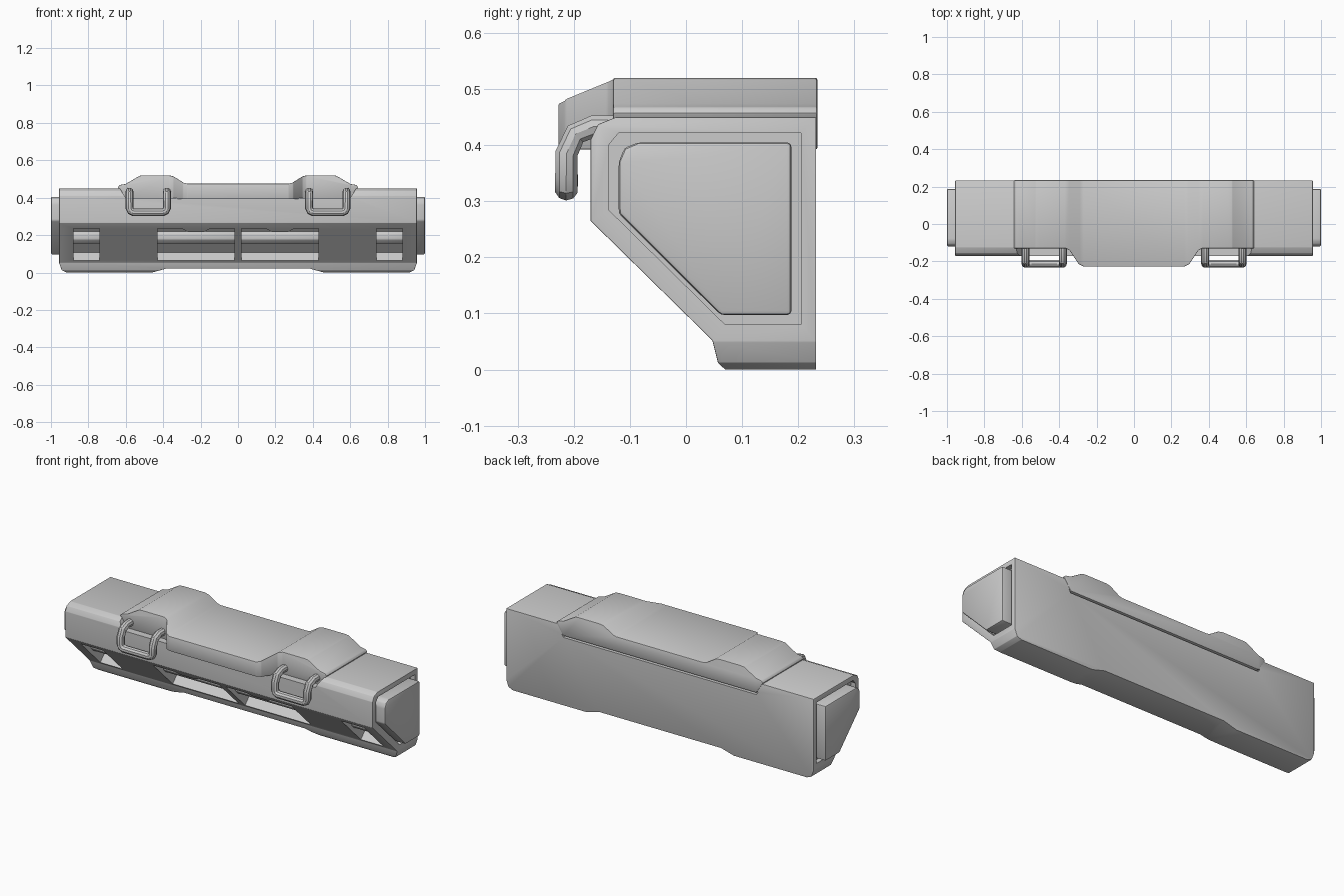
import bpy, bmesh, math
from mathutils import Vector

if "Cube" in bpy.data.objects:
    bpy.data.objects.remove(bpy.data.objects["Cube"])

N = Vector((0, 0.699, 0.715))          # inward normal of the sloped front


def slope(x, z):
    return Vector((x, -0.17 - (z - 0.265) * 1.023, z))


def sweep(name, start, offset):
    """Solid from a polygon and an offset vector."""
    bm = bmesh.new()
    lo = [bm.verts.new(p) for p in start]
    hi = [bm.verts.new(p + offset) for p in start]
    n = len(lo)
    bm.faces.new(lo)
    bm.faces.new(hi[::-1])
    for i in range(n):
        bm.faces.new((lo[i], hi[i], hi[(i + 1) % n], lo[(i + 1) % n]))
    bmesh.ops.recalc_face_normals(bm, faces=bm.faces)
    me = bpy.data.meshes.new(name)
    bm.to_mesh(me)
    bm.free()
    ob = bpy.data.objects.new(name, me)
    bpy.context.collection.objects.link(ob)
    return ob


def prism(name, pts, axis, a, b):
    put = {'x': lambda p, q, t: (t, p, q), 'y': lambda p, q, t: (p, t, q),
           'z': lambda p, q, t: (p, q, t)}[axis]
    return sweep(name, [Vector(put(p, q, a)) for p, q in pts],
                 Vector(put(0, 0, b - a)))


def activate(ob):
    bpy.ops.object.select_all(action='DESELECT')
    ob.select_set(True)
    bpy.context.view_layer.objects.active = ob


def boolean(ob, cutter, op='DIFFERENCE'):
    m = ob.modifiers.new('bool', 'BOOLEAN')
    m.operation, m.object, m.solver = op, cutter, 'EXACT'
    activate(ob)
    bpy.ops.object.modifier_apply(modifier=m.name)
    bpy.data.objects.remove(cutter, do_unlink=True)


def bevel(ob, width, seg=2):
    m = ob.modifiers.new('bevel', 'BEVEL')
    m.width, m.segments, m.limit_method = width, seg, 'ANGLE'
    m.angle_limit = math.radians(20)
    activate(ob)
    bpy.ops.object.modifier_apply(modifier=m.name)


def smooth(ob):
    activate(ob)
    bpy.ops.object.shade_smooth_by_angle(angle=math.radians(30))


def mirrored(half):
    return half + [(-x, z) for x, z in reversed(half)]


# main body: side profile intersected with front profile
body = prism('body', [(0.232, 0), (0.07, 0), (0.057, 0.012), (0.047, 0.052),
                      (-0.17, 0.265), (-0.17, 0.41), (-0.157, 0.437),
                      (-0.125, 0.45), (0.232, 0.45)], 'x', -1.1, 1.1)
front = mirrored([(0.38, 0.022), (0.46, -0.0), (0.915, -0.0), (0.942, 0.012),
                  (0.956, 0.05), (0.956, 0.6)])
boolean(body, prism('cut', front, 'y', -0.5, 0.5), 'INTERSECT')
bevel(body, 0.007)

# notch for the lid in the upper front edge, and the slit behind
boolean(body, prism('cut', mirrored([(0.6, 0.398), (0.65, 0.48)]),
                    'y', -0.3, -0.128))
boolean(body, prism('cut', mirrored([(0.6, 0.382), (0.61, 0.398)]),
                    'y', 0.2, 0.3))

# recessed end panels
groove = [(-0.12, 0.422), (0.205, 0.422), (0.205, 0.08), (0.07, 0.08),
          (-0.138, 0.285), (-0.138, 0.4)]
pad = [(-0.085, 0.405), (0.188, 0.405), (0.188, 0.097), (0.062, 0.097),
       (-0.12, 0.278), (-0.12, 0.37), (-0.11, 0.395)]
for side, s in (('left', -1), ('right', 1)):
    boolean(body, prism('cut', groove, 'x', s * 0.93, s * 1.05))
    p = prism('end_pad_' + side, pad, 'x', s * 0.9, s * 1.0)
    bevel(p, 0.008)
    smooth(p)

# windows in the sloped front, with a ribbed bar inside each
small = [(0.74, 0.065), (0.88, 0.065), (0.88, 0.235), (0.74, 0.235)]
large = [(0.02, 0.065), (0.43, 0.065), (0.43, 0.235), (0.3, 0.235),
         (0.27, 0.218), (0.18, 0.218), (0.15, 0.235), (0.02, 0.235)]
for name, pts in (('small', small), ('large', large)):
    for s in (-1, 1):
        c = sweep('cut', [slope(s * x, z) - N * 0.03 for x, z in pts], N * 0.09)
        boolean(body, c)
        xs = [x for x, z in pts]
        mid = slope(0, 0.15) + N * 0.06
        ring = [(mid.y + 0.042 * math.cos(a), mid.z + 0.042 * math.sin(a))
                for a in [math.radians(22.5 + 45 * i) for i in range(8)]]
        bar = prism(f'{name}_window_bar', ring, 'x',
                    s * (min(xs) - 0.01), s * (max(xs) + 0.01))
        bevel(bar, 0.005)
        smooth(bar)
smooth(body)

# lid: humped front profile intersected with its stepped plan
lid = prism('lid', mirrored([(0.6, 0.392), (0.642, 0.457), (0.632, 0.468),
                             (0.6, 0.474), (0.525, 0.518), (0.5, 0.52),
                             (0.37, 0.52), (0.345, 0.514), (0.29, 0.48),
                             (0.27, 0.475)]), 'y', -0.4, 0.4)
plan = mirrored([(0.7, 0.234), (0.7, -0.13), (0.365, -0.13), (0.345, -0.14),
                 (0.295, -0.215), (0.27, -0.227)])
boolean(lid, prism('cut', plan, 'z', 0.2, 0.7), 'INTERSECT')
bevel(lid, 0.004)
smooth(lid)

# bent tube handles
for side, s in (('left', -1), ('right', 1)):
    leg = [(-0.12, 0.433), (-0.165, 0.433), (-0.197, 0.42), (-0.213, 0.385),
           (-0.213, 0.345)]
    path = [(-0.1, y, z) for y, z in leg]
    path += [(-0.093, -0.213, 0.329), (-0.077, -0.213, 0.322)]
    path += [(-x, y, z) for x, y, z in reversed(path)]
    cu = bpy.data.curves.new('handle', 'CURVE')
    cu.dimensions = '3D'
    cu.bevel_depth, cu.bevel_resolution, cu.use_fill_caps = 0.021, 3, True
    sp = cu.splines.new('POLY')
    sp.points.add(len(path) - 1)
    for pt, (x, y, z) in zip(sp.points, path):
        pt.co = (x + s * 0.48, y, z, 1)
    h = bpy.data.objects.new('handle_' + side, cu)
    bpy.context.collection.objects.link(h)
    activate(h)
    bpy.ops.object.convert(target='MESH')
    smooth(bpy.context.object)
